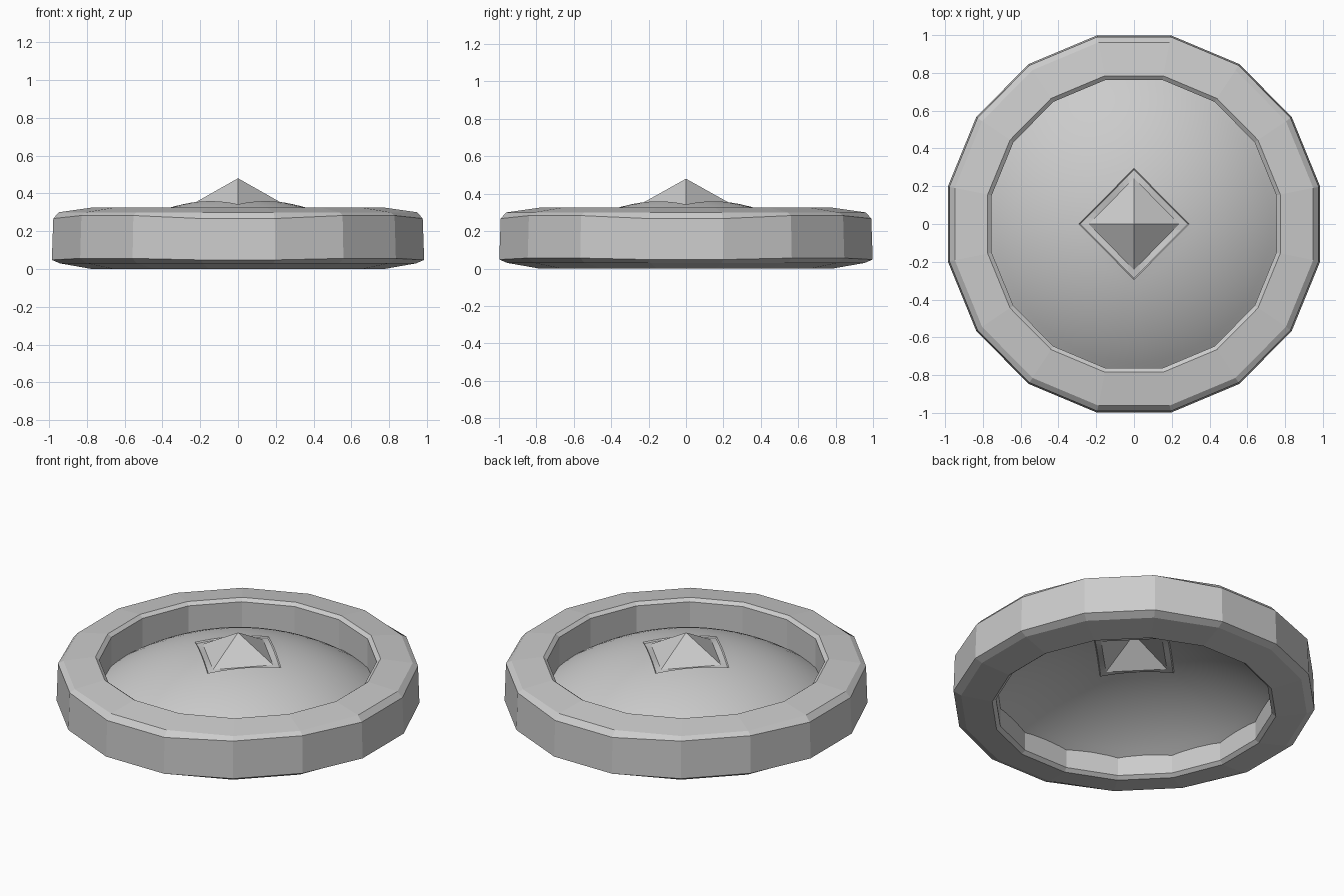
import bpy, bmesh, math

cube = bpy.data.objects.get("Cube")
if cube:
    bpy.data.objects.remove(cube, do_unlink=True)

# Single flat grey
grey = bpy.data.materials.new("plain_grey")
grey.use_nodes = True
COLOUR = (0.6, 0.6, 0.6, 1)
grey.diffuse_color = COLOUR
grey.node_tree.nodes["Principled BSDF"].inputs["Base Color"].default_value = COLOUR

WIDTH = 0.987  # the disc is slightly narrower in x


def bridge(bm, a, b):
    """Join two closed loops of equal length with quads."""
    n = len(a)
    return [bm.faces.new((a[i], a[(i + 1) % n], b[(i + 1) % n], b[i])) for i in range(n)]


def finish(name, bm):
    bmesh.ops.recalc_face_normals(bm, faces=bm.faces)
    mesh = bpy.data.meshes.new(name)
    bm.to_mesh(mesh)
    bm.free()
    mesh.materials.append(grey)
    obj = bpy.data.objects.new(name, mesh)
    bpy.context.collection.objects.link(obj)
    return obj


# Outer ring: chamfered profile (radius, height, wobble) swept round 16 flat sides
SIDES = 16
profile = [(0.8, 0.325, 0), (0.98, 0.3, 0), (1.01, 0.275, 0.008),
           (1.018, 0.052, 0.004), (0.975, 0.03, 0), (0.8, 0, 0),
           (0.778, 0.018, 0), (0.778, 0.308, 0)]
bm = bmesh.new()
loops = []
for r, z, wobble in profile:
    loop = []
    for i in range(SIDES):
        a = (i + 0.5) * math.tau / SIDES
        lift = -wobble * math.copysign(1, math.cos(4 * a) + 0.001) if wobble else 0
        # Corners near the diagonals sit a little higher than those near the axes
        if wobble:
            lift = wobble if i % 4 in (1, 2) else -wobble
        loop.append(bm.verts.new((r * math.cos(a) * WIDTH, r * math.sin(a), z + lift)))
    loops.append(loop)
for k in range(len(loops)):
    bridge(bm, loops[k], loops[(k + 1) % len(loops)])
finish("outer_ring", bm)

# Domed sheet: spherical cap blending from a diamond opening to a round rim
SEGS, RINGS = 48, 10
RADIUS, TOP = 1.364, 0.375
OPENING, BASE = 0.295, 0.242


def diamond(a, size):
    return size / (abs(math.cos(a)) + abs(math.sin(a)))


def dome_z(r):
    return TOP - RADIUS + math.sqrt(RADIUS ** 2 - r ** 2)


angles = [i * math.tau / SEGS for i in range(SEGS)]
bm = bmesh.new()
previous = None
for k in range(RINGS + 1):
    t = k / RINGS
    loop = []
    for a in angles:
        r = diamond(a, OPENING) * (1 - t) + 0.785 * t
        loop.append(bm.verts.new((r * math.cos(a) * WIDTH, r * math.sin(a), dome_z(r))))
    if previous:
        for f in bridge(bm, previous, loop):
            f.smooth = True
    previous = loop
finish("dome", bm)

# Diamond frame: a shallow step between the dome and the pyramid
bm = bmesh.new()
frame = []
for size, drop in ((OPENING, 0), (OPENING - 0.008, 0.008), (BASE, 0.008)):
    loop = []
    for a in angles:
        r = diamond(a, size)
        z = dome_z(r) - drop if size > BASE else 0.345
        loop.append(bm.verts.new((r * math.cos(a) * WIDTH, r * math.sin(a), z)))
    frame.append(loop)
bridge(bm, frame[0], frame[1])
bridge(bm, frame[1], frame[2])
finish("diamond_frame", bm)

# Hollow four-sided pyramid in the centre
bm = bmesh.new()
apex = bm.verts.new((0, 0, 0.48))
base = [bm.verts.new((BASE * math.cos(i * math.pi / 2) * WIDTH,
                      BASE * math.sin(i * math.pi / 2), 0.345)) for i in range(4)]
for i in range(4):
    bm.faces.new((base[i], base[(i + 1) % 4], apex))
pyramid = finish("centre_pyramid", bm)
